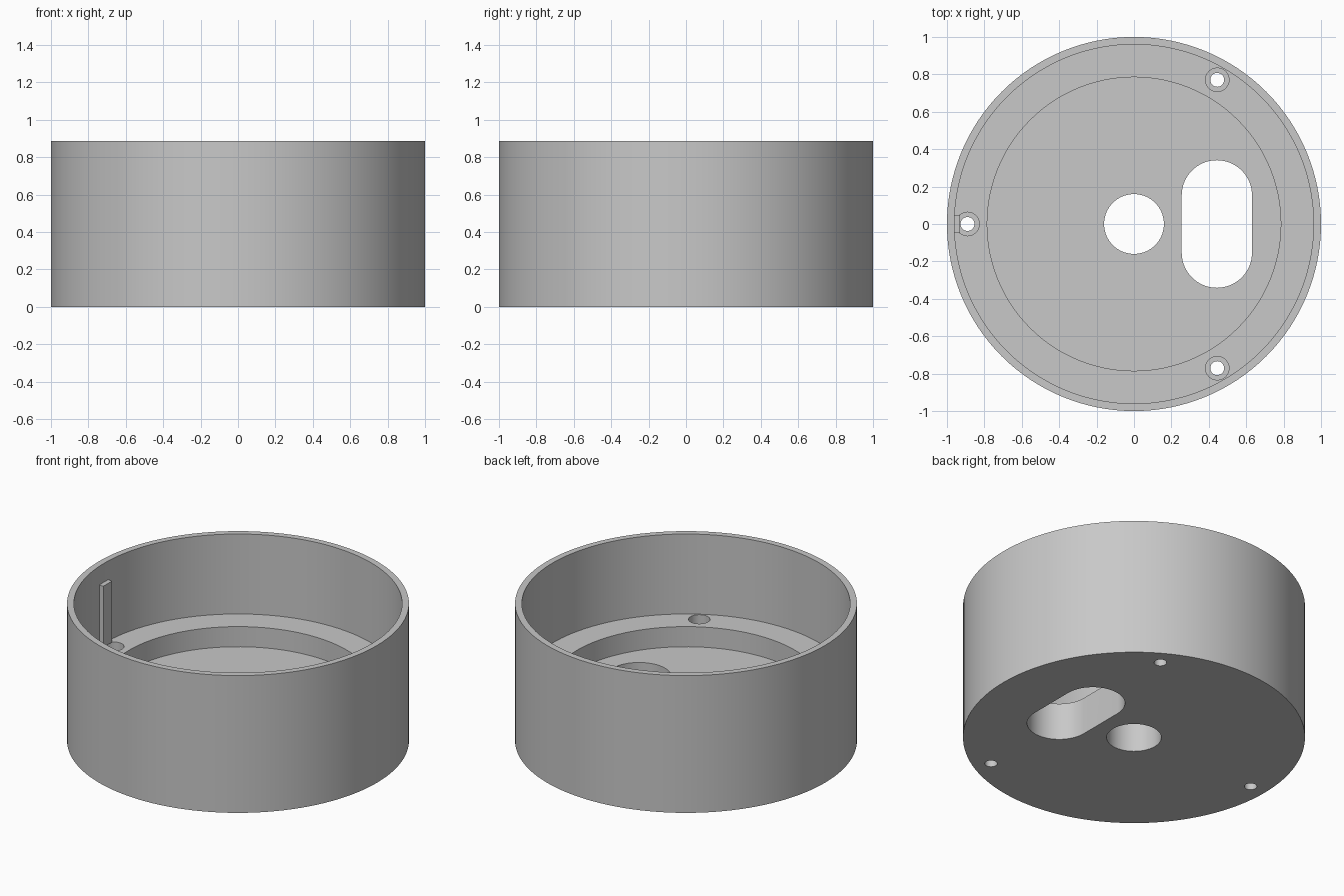
import bpy
import bmesh
from math import cos, sin, pi, radians

if "Cube" in bpy.data.objects:
    bpy.data.objects.remove(bpy.data.objects["Cube"])

HEIGHT, LEDGE_Z, FLOOR_Z, BORE_Z = 0.886, 0.37, 0.24, 0.2
WALL_R, RECESS_R = 0.96, 0.785

grey = bpy.data.materials.new("grey plastic")
grey.use_nodes = True
colour = (0.58, 0.58, 0.58, 1)
grey.diffuse_color = colour
grey.node_tree.nodes["Principled BSDF"].inputs["Base Color"].default_value = colour


def make_object(name, bm):
    bmesh.ops.recalc_face_normals(bm, faces=bm.faces)
    mesh = bpy.data.meshes.new(name)
    bm.to_mesh(mesh)
    bm.free()
    mesh.materials.append(grey)
    obj = bpy.data.objects.new(name, mesh)
    bpy.context.collection.objects.link(obj)
    return obj


def prism(name, outline, bottom, top):
    bm = bmesh.new()
    face = bm.faces.new([bm.verts.new((x, y, bottom)) for x, y in outline])
    new = bmesh.ops.extrude_face_region(bm, geom=[face])["geom"]
    verts = [v for v in new if isinstance(v, bmesh.types.BMVert)]
    bmesh.ops.translate(bm, verts=verts, vec=(0, 0, top - bottom))
    return make_object(name, bm)


def rounded(x, y, radius, straight=0, steps=32):
    """Circle outline, or an upright slot when straight is above zero."""
    points = []
    for side, start in ((1, 0), (-1, pi)):
        for i in range(steps + (1 if straight else 0)):
            a = start + pi * i / steps
            points.append((x + radius * cos(a), y + side * straight + radius * sin(a)))
    return points


def cylinder(name, radius, bottom, top):
    return prism(name, rounded(0, 0, radius, steps=64), bottom, top)


def cut(target, cutter):
    cutter.hide_render = True
    mod = target.modifiers.new("cut", "BOOLEAN")
    mod.operation, mod.solver, mod.object = "DIFFERENCE", "EXACT", cutter
    bpy.context.view_layer.objects.active = target
    bpy.ops.object.modifier_apply(modifier=mod.name)
    bpy.data.objects.remove(cutter)


# Round cup with a stepped floor
cup = cylinder("round_housing", 1, 0, HEIGHT)
cut(cup, cylinder("cavity_cutter", WALL_R, LEDGE_Z, 1))
cut(cup, cylinder("recess_cutter", RECESS_R, FLOOR_Z, 0.6))

# Centre hole and cable slot through the floor
cut(cup, prism("centre_hole_cutter", rounded(0, 0, 0.16), -0.1, 0.5))
cut(cup, prism("slot_cutter", rounded(0.443, 0, 0.188, 0.153), -0.1, 0.5))

# Three counterbored screw holes in the ledge
for angle in (60, 180, 300):
    x, y = 0.89 * cos(radians(angle)), 0.89 * sin(radians(angle))
    cut(cup, prism("bore_cutter", rounded(x, y, 0.063, steps=16), BORE_Z, 0.5))
    cut(cup, prism("screw_cutter", rounded(x, y, 0.037, steps=16), -0.1, 0.5))

# Small locating rib on the inner wall
rib = prism("locating_rib", [(-0.97, -0.045), (-0.93, -0.045),
                             (-0.93, 0.045), (-0.97, 0.045)], LEDGE_Z, 0.765)

# Smooth curved walls, crisp edges
bpy.ops.object.select_all(action="DESELECT")
cup.select_set(True)
bpy.context.view_layer.objects.active = cup
bpy.ops.object.shade_smooth_by_angle(angle=radians(30))
